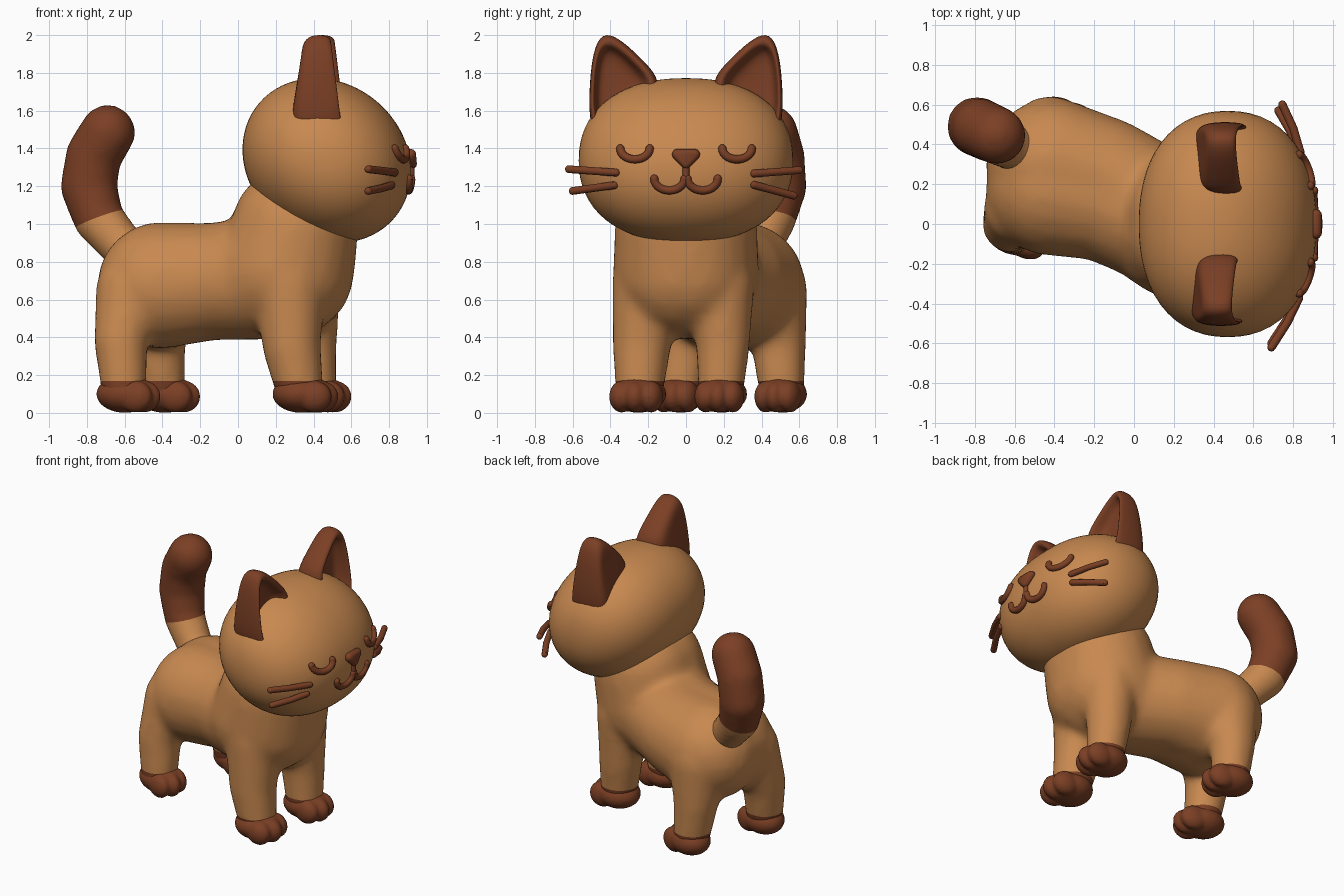
import bpy, bmesh, math
from mathutils import Vector, Matrix

if "Cube" in bpy.data.objects:
    bpy.data.objects.remove(bpy.data.objects["Cube"])


def material(name, rgb):
    m = bpy.data.materials.new(name)
    m.diffuse_color = (*rgb, 1)
    m.use_nodes = True
    m.node_tree.nodes["Principled BSDF"].inputs["Base Color"].default_value = m.diffuse_color
    return m


TAN = material("tan fur", (0.58, 0.25, 0.08))
BROWN = material("dark brown", (0.2, 0.05, 0.018))


def make(name, bm, *mats):
    bmesh.ops.recalc_face_normals(bm, faces=bm.faces)
    me = bpy.data.meshes.new(name)
    bm.to_mesh(me)
    bm.free()
    for m in mats:
        me.materials.append(m)
    ob = bpy.data.objects.new(name, me)
    bpy.context.collection.objects.link(ob)
    me.shade_smooth()
    return ob


def activate(ob):
    bpy.ops.object.select_all(action='DESELECT')
    bpy.context.view_layer.objects.active = ob
    ob.select_set(True)


def ball(bm, c, r, sub=3):
    size = Vector((r, r, r)) if isinstance(r, float) else Vector(r)
    bmesh.ops.create_icosphere(bm, subdivisions=sub, radius=1,
                               matrix=Matrix.Translation(c) @ Matrix.Diagonal((*size, 1)))


def fuse(ob, voxel, smooth):
    """Melt overlapping balls into one smooth skin."""
    mod = ob.modifiers.new("fuse", 'REMESH')
    mod.mode, mod.voxel_size = 'VOXEL', voxel
    mod = ob.modifiers.new("blend", 'SMOOTH')
    mod.factor, mod.iterations = 0.5, smooth
    activate(ob)
    bpy.ops.object.convert(target='MESH')
    ob.data.materials.clear()
    ob.data.shade_smooth()


def blob(name, chains, cut_point, cut_normal, smooth):
    """Chains of balls fused into one skin; faces past the cut plane are brown."""
    bm = bmesh.new()
    for chain in chains:
        for a, b in zip(chain, chain[1:]):
            a, b = Vector(a), Vector(b)
            for i in range(9):
                p = a.lerp(b, i / 8)
                ball(bm, p[:3], p[3] + 0.004)
    ob = make(name, bm)
    fuse(ob, 0.025, smooth)
    me = ob.data
    me.materials.append(TAN)
    me.materials.append(BROWN)
    bm = bmesh.new()
    bm.from_mesh(me)
    p, n = Vector(cut_point), Vector(cut_normal)
    bmesh.ops.bisect_plane(bm, geom=bm.verts[:] + bm.edges[:] + bm.faces[:],
                           plane_co=p, plane_no=n)
    for f in bm.faces:
        f.material_index = int((f.calc_center_median() - p).dot(n) > 0)
    bm.to_mesh(me)
    bm.free()
    me.shade_smooth()


# Body with neck, chest, hips and four legs (dark below the ankles)
torso = [[(0.3, 0.04 * s, 0.97, 0.335), (0.25, 0.02 * s, 0.76, 0.365),
          (0.1, 0.05 + 0.02 * s, 0.71, 0.32), (-0.15, 0.175 + 0.05 * s, 0.695, 0.308),
          (-0.41, 0.235 + 0.06 * s, 0.675, 0.333)] for s in (-1, 1)]
blob("body", torso + [
    [(0.27, -0.2, 0.68, 0.19), (0.285, -0.235, 0.35, 0.152), (0.325, -0.245, 0.13, 0.125)],
    [(0.36, 0.18, 0.68, 0.18), (0.38, 0.195, 0.35, 0.14), (0.4, 0.185, 0.13, 0.12)],
    [(-0.56, 0.08, 0.65, 0.19), (-0.62, 0.0, 0.38, 0.14), (-0.605, -0.03, 0.13, 0.118)],
    [(-0.42, 0.43, 0.65, 0.21), (-0.425, 0.49, 0.38, 0.145), (-0.4, 0.505, 0.13, 0.118)],
], (0, 0, 0.168), (0, 0, -1), 10)

# Tail with dark end
blob("tail", [[(-0.5, 0.33, 0.8, 0.11), (-0.62, 0.39, 0.89, 0.115), (-0.74, 0.45, 1.03, 0.13),
               (-0.79, 0.49, 1.2, 0.147), (-0.765, 0.48, 1.36, 0.145),
               (-0.69, 0.445, 1.485, 0.143)]],
     (-0.735, 0.45, 1.025), (-0.34, 0.1, 0.94), 6)

# Paws with three soft toes each
for name, x, y, yaw, w in [("front_paw_near", 0.355, -0.255, -8, 1.0),
                           ("front_paw_far", 0.425, 0.185, -8, 0.92),
                           ("hind_paw_near", -0.58, -0.035, -18, 0.86),
                           ("hind_paw_far", -0.37, 0.505, -18, 0.86)]:
    bm = bmesh.new()
    ball(bm, (-0.022, 0, 0.1), (0.152, 0.148, 0.1))
    ball(bm, (0.03, 0, 0.095), (0.125, 0.14, 0.093))
    for t in (-1, 0, 1):
        ball(bm, (0.085 - 0.025 * abs(t), 0.078 * t, 0.086), (0.093, 0.066, 0.085))
    bm.transform(Matrix.Translation((x, y, 0)) @ Matrix.Rotation(math.radians(yaw), 4, 'Z')
                 @ Matrix.Diagonal((1, w, 1, 1)))
    ob = make(name, bm)
    fuse(ob, 0.011, 3)
    ob.data.materials.append(BROWN)

# Head: a wide rounded ellipsoid tipped forward
HEAD, TILT, N = Vector((0.47, 0, 1.336)), math.radians(-40), 2.25


def head_level(d):
    u = d.x * math.cos(TILT) + d.z * math.sin(TILT)
    v = -d.x * math.sin(TILT) + d.z * math.cos(TILT)
    return ((u / 0.47) ** 2 + (v / 0.41) ** 2) ** (N / 2) + abs(d.y / 0.568) ** N


def on_face(y, z, out=0.0):
    """Point on the front of the head at this y and z."""
    lo, hi = 0.0, 0.6
    for _ in range(30):
        mid = (lo + hi) / 2
        if head_level(Vector((mid, y, z - HEAD.z))) < 1:
            lo = mid
        else:
            hi = mid
    return Vector((HEAD.x + lo + out, y, z))


bm = bmesh.new()
bmesh.ops.create_uvsphere(bm, u_segments=64, v_segments=40, radius=1)
for v in bm.verts:
    v.co = HEAD + v.co * head_level(v.co) ** (-1 / N)
make("head", bm, TAN)

# Ears: thick rounded triangles with a hollow front
OUTLINE = [(0.512, 1.47), (0.512, 1.74), (0.485, 1.95), (0.425, 2.015), (0.335, 1.965),
           (0.235, 1.87), (0.12, 1.75), (0.2, 1.58), (0.4, 1.43)]
RINGS = [(0.5, 0), (0.85, 0.03), (1.02, 0.3), (1.02, 0.8), (0.93, 1.0),
         (0.78, 0.97), (0.7, 0.6), (0.4, 0.5)]
for side, name in ((-1, "ear_near"), (1, "ear_far")):
    bm = bmesh.new()
    rings = []
    for s, t in RINGS:
        ring = []
        for y, z in OUTLINE:
            h = (z - 1.53) / 0.47
            y, z = 0.39 + (y - 0.39) * s, 1.74 + (z - 1.74) * s
            back, front = 0.3 + 0.045 * h, 0.56 - 0.055 * h
            ring.append(bm.verts.new((back + (front - back) * t + 0.01 * side, y * side, z)))
        rings.append(ring)
    for a, b in zip(rings, rings[1:]):
        for i in range(len(a)):
            j = (i + 1) % len(a)
            bm.faces.new((a[i], a[j], b[j], b[i]))
    bm.faces.new(rings[0])
    bm.faces.new(rings[-1])
    ob = make(name, bm, BROWN)
    ob.modifiers.new("round", 'SUBSURF').levels = 2
    activate(ob)
    bpy.ops.object.convert(target='MESH')


def tube(name, points, r):
    """Round rod with domed ends along the points."""
    cu = bpy.data.curves.new(name, 'CURVE')
    cu.dimensions, cu.bevel_depth, cu.bevel_resolution = '3D', r, 3
    cu.use_fill_caps = True
    sp = cu.splines.new('POLY')
    sp.points.add(len(points) - 1)
    for p, co in zip(sp.points, points):
        p.co = (*co, 1)
    ob = bpy.data.objects.new(name, cu)
    bpy.context.collection.objects.link(ob)
    activate(ob)
    bpy.ops.object.convert(target='MESH')
    ob = bpy.context.view_layer.objects.active
    bm = bmesh.new()
    bm.from_mesh(ob.data)
    for end in (points[0], points[-1]):
        ball(bm, end, r, 2)
    bm.to_mesh(ob.data)
    bm.free()
    ob.data.materials.clear()
    ob.data.materials.append(BROWN)
    ob.data.shade_smooth()


def arc(cy, cz, ry, rz, out):
    return [on_face(cy + ry * math.cos(a), cz + rz * math.sin(a), out)
            for a in (math.pi * (1 + i / 14) for i in range(15))]


# Closed eyes and mouth
for side, tag in ((-1, "near"), (1, "far")):
    tube("eye_" + tag, arc(0.27 * side, 1.4, 0.078, 0.058, 0.004), 0.022)
    tube("mouth_" + tag, arc(0.088 * side, 1.24, 0.08, 0.062, 0.003), 0.022)
tube("mouth_stem", [on_face(0, z, 0.002) for z in (1.32, 1.28, 1.225)], 0.018)

# Nose: rounded triangle
bm = bmesh.new()
for y, z, r in ((-0.045, 1.368, 0.03), (0.045, 1.368, 0.03), (0, 1.318, 0.026)):
    ball(bm, on_face(y, z, 0.008), r, 2)
hull = bmesh.ops.convex_hull(bm, input=bm.verts[:])
inside = [g for g in hull["geom_interior"] if isinstance(g, bmesh.types.BMVert)]
bmesh.ops.delete(bm, geom=inside, context='VERTS')
make("nose", bm, BROWN)

# Whiskers
for name, y, z, tip in (("whisker_near_upper", -0.37, 1.272, (0.69, -0.62, 1.29)),
                        ("whisker_near_lower", -0.38, 1.205, (0.69, -0.6, 1.175)),
                        ("whisker_far_upper", 0.36, 1.267, (0.745, 0.6, 1.285)),
                        ("whisker_far_lower", 0.36, 1.207, (0.725, 0.57, 1.15))):
    a, b = on_face(y, z, 0.0), Vector(tip)
    tube(name, [a, a.lerp(b, 0.5) + Vector((0.01, 0, 0)), b], 0.021)
